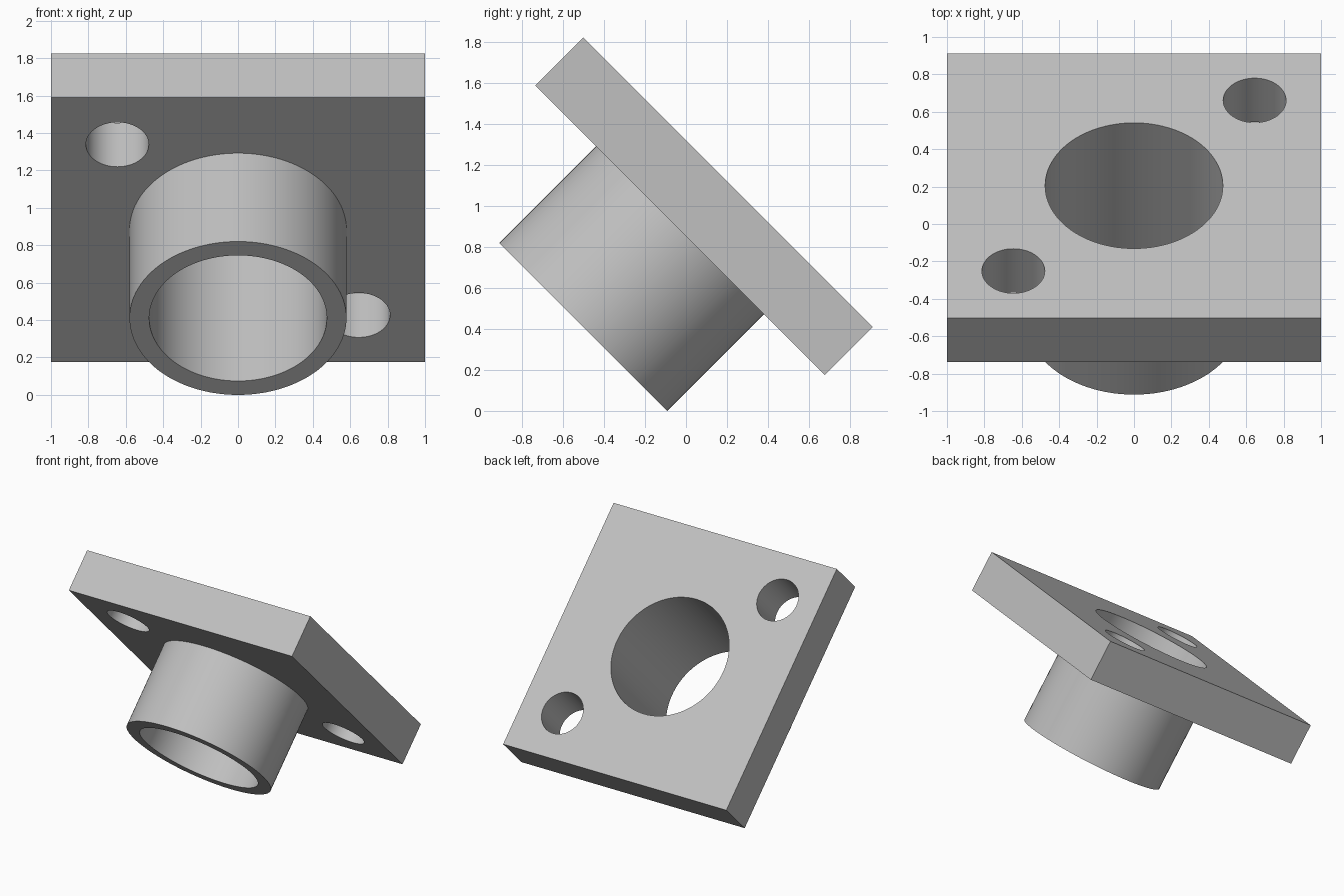
import bpy
from math import radians

cube = bpy.data.objects.get("Cube")
if cube:
    bpy.data.objects.remove(cube, do_unlink=True)

PLATE = 0.332      # plate thickness
DEPTH = 1.0        # plate face to sleeve end
HOLE = 0.645       # bolt hole offset

grey = bpy.data.materials.new("plain grey")
grey.use_nodes = True
colour = (0.53, 0.53, 0.53, 1)
grey.diffuse_color = colour
grey.node_tree.nodes["Principled BSDF"].inputs["Base Color"].default_value = colour


def cylinder(name, radius, top, bottom, x=0, y=0):
    bpy.ops.mesh.primitive_cylinder_add(
        vertices=96, radius=radius, depth=top - bottom,
        location=(x, y, (top + bottom) / 2))
    obj = bpy.context.object
    obj.name = name
    obj.data.materials.append(grey)
    return obj


def combine(target, tool, operation):
    mod = target.modifiers.new(tool.name, "BOOLEAN")
    mod.operation = operation
    mod.solver = "EXACT"
    mod.object = tool
    tool.hide_render = True
    bpy.context.view_layer.objects.active = target
    bpy.ops.object.modifier_apply(modifier=mod.name)
    bpy.data.objects.remove(tool, do_unlink=True)


# Square mounting plate, its outer face on the local origin
bpy.ops.mesh.primitive_cube_add(size=1, location=(0, 0, -PLATE / 2))
flange = bpy.context.object
flange.name = "flanged_sleeve"
flange.scale = (2, 2, PLATE)
bpy.ops.object.transform_apply(location=True, rotation=False, scale=True)
flange.data.materials.append(grey)

# Sleeve, through bore and two diagonal bolt holes
combine(flange, cylinder("sleeve", 0.58, -PLATE / 2, -DEPTH), "UNION")
combine(flange, cylinder("bore", 0.475, 0.2, -DEPTH - 0.2), "DIFFERENCE")
for side in (-1, 1):
    combine(flange, cylinder("bolt_hole", 0.168, 0.2, -PLATE - 0.2,
                             side * HOLE, side * HOLE), "DIFFERENCE")

# Tilt the whole part and stand it on the sleeve's lower rim
flange.rotation_euler.x = radians(-45)
flange.location = (0, 0.205, 1.117)
bpy.ops.object.select_all(action="DESELECT")
flange.select_set(True)
bpy.context.view_layer.objects.active = flange
bpy.ops.object.shade_smooth_by_angle(angle=radians(30))
